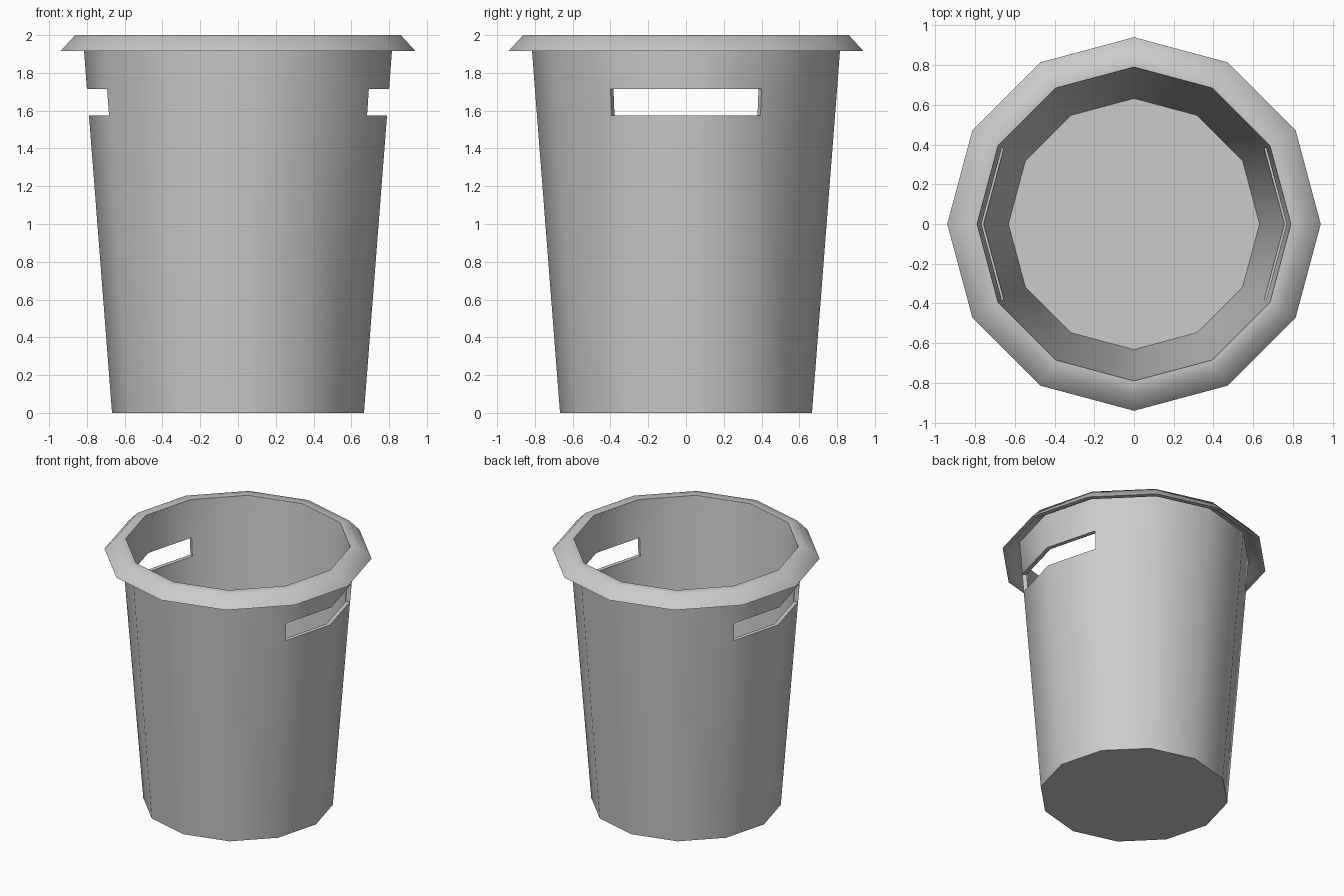
import bpy, bmesh
from math import sin, cos, pi, radians

if "Cube" in bpy.data.objects:
    bpy.data.objects.remove(bpy.data.objects["Cube"])

SIDES = 12
# Closed wall section (radius, height): inside going up, over the lip, outside going down
section = [(0.632, 0.03), (0.757, 1.575), (0.768, 1.715), (0.79, 2.0),
           (0.862, 2.0), (0.94, 1.915), (0.905, 1.915), (0.848, 1.972),
           (0.819, 1.972), (0.80, 1.715), (0.789, 1.575), (0.667, 0.0)]
INNER_SLOT, OUTER_SLOT = 1, 9      # section segments pierced by the hand slots
SLOT_SIDES = {0, 5, 6, 11}         # facets either side of +x and -x

bm = bmesh.new()
rings = [[bm.verts.new((r * cos(2 * pi * i / SIDES), r * sin(2 * pi * i / SIDES), z))
          for i in range(SIDES)] for r, z in section]

# Wall and hollow lip, leaving the slots open
for k in range(len(rings) - 1):
    for i in range(SIDES):
        if k in (INNER_SLOT, OUTER_SLOT) and i in SLOT_SIDES:
            continue
        j = (i + 1) % SIDES
        bm.faces.new((rings[k][i], rings[k + 1][i], rings[k + 1][j], rings[k][j]))

# Floor inside and underneath
bm.faces.new(rings[0])
bm.faces.new(rings[-1])

# Slot linings: sill, top and ends
for i in SLOT_SIDES:
    j = (i + 1) % SIDES
    for a, b in ((1, 10), (2, 9)):
        bm.faces.new((rings[a][i], rings[b][i], rings[b][j], rings[a][j]))
for i in (1, 5, 7, 11):
    bm.faces.new((rings[1][i], rings[2][i], rings[9][i], rings[10][i]))

bmesh.ops.recalc_face_normals(bm, faces=bm.faces)
mesh = bpy.data.meshes.new("bucket")
bm.to_mesh(mesh)
bm.free()
bucket = bpy.data.objects.new("bucket", mesh)
bpy.context.collection.objects.link(bucket)

# Smooth round the sides, crisp at the slots and base
bpy.context.view_layer.objects.active = bucket
bucket.select_set(True)
bpy.ops.object.shade_smooth_by_angle(angle=radians(50))
